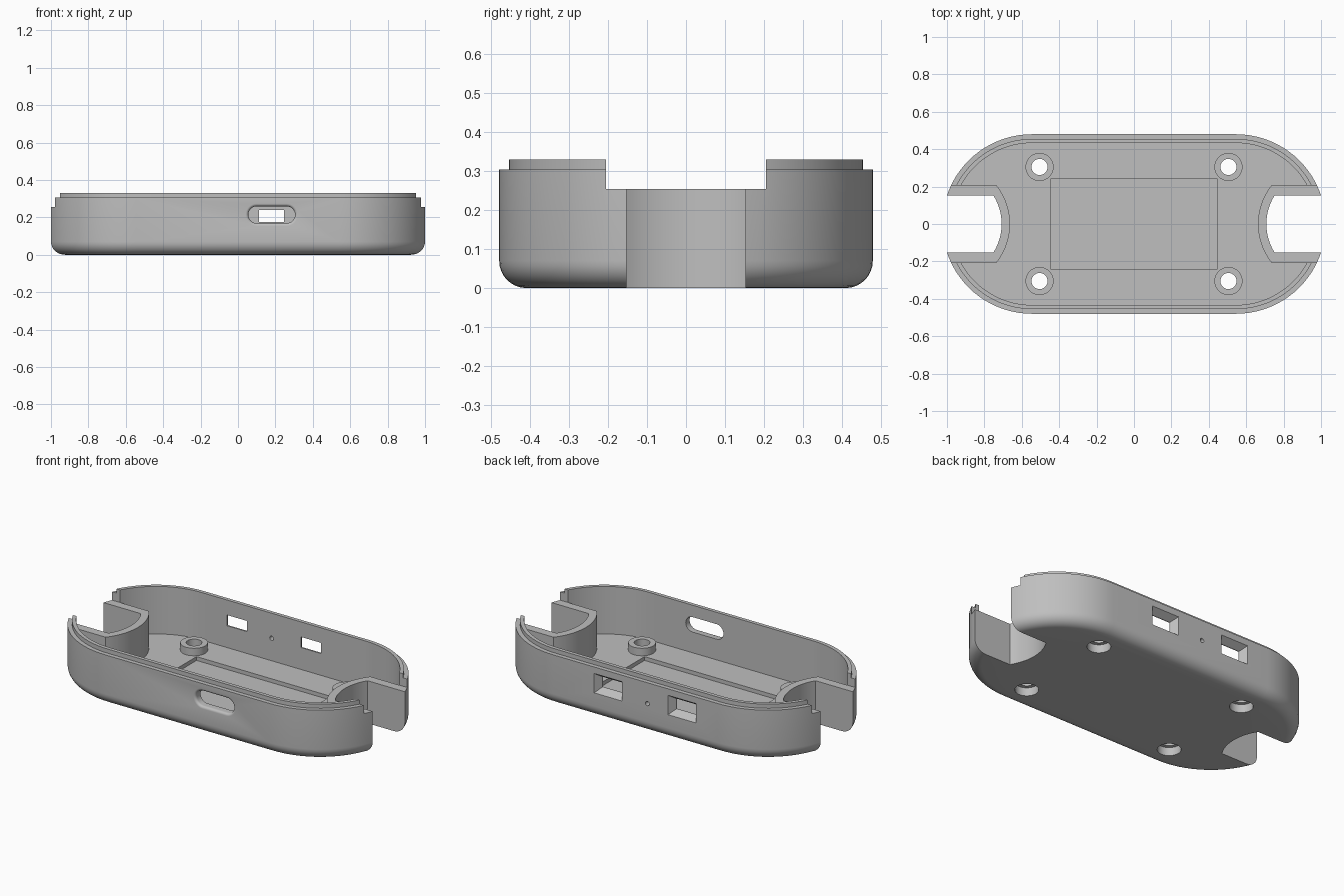
import bpy, bmesh, math

if "Cube" in bpy.data.objects:
    bpy.data.objects.remove(bpy.data.objects["Cube"])

WALL_TOP, FLOOR = 0.255, 0.045
grey = bpy.data.materials.new("plain grey")
grey.diffuse_color = (0.52, 0.52, 0.52, 1)
grey.use_nodes = True
grey.node_tree.nodes["Principled BSDF"].inputs["Base Color"].default_value = grey.diffuse_color


def loft(name, rings):
    """Closed solid through a stack of equal-length point rings."""
    bm = bmesh.new()
    rows = [[bm.verts.new(p) for p in r] for r in rings]
    n = len(rows[0])
    for a, b in zip(rows, rows[1:]):
        for i in range(n):
            j = (i + 1) % n
            bm.faces.new((a[i], a[j], b[j], b[i]))
    bm.faces.new(rows[0][::-1])
    bm.faces.new(rows[-1])
    bmesh.ops.recalc_face_normals(bm, faces=bm.faces)
    me = bpy.data.meshes.new(name)
    bm.to_mesh(me)
    bm.free()
    ob = bpy.data.objects.new(name, me)
    bpy.context.collection.objects.link(ob)
    me.materials.append(grey)
    return ob


def boolean(target, tool, op="DIFFERENCE"):
    m = target.modifiers.new("cut", "BOOLEAN")
    m.operation, m.solver, m.object = op, "EXACT", tool
    bpy.context.view_layer.objects.active = target
    bpy.ops.object.modifier_apply(modifier=m.name)
    bpy.data.objects.remove(tool)


def stadium(half, r, n=40):
    """2D outline: two half circles of radius r centred at +-half."""
    pts = []
    for side, start in ((1, -math.pi / 2), (-1, math.pi / 2)):
        for i in range(n + 1):
            a = start + math.pi * i / n
            pts.append((side * half + r * math.cos(a), r * math.sin(a)))
    return pts


def flat(pts, z):
    return [(x, y, z) for x, y in pts]


def prism(name, pts, z0, z1):
    return loft(name, [flat(pts, z0), flat(pts, z1)])


def box(name, x0, x1, y0, y1, z0, z1):
    return prism(name, [(x0, y0), (x1, y0), (x1, y1), (x0, y1)], z0, z1)


def disc(cx, cy, r, n=40):
    return [(cx + r * math.cos(2 * math.pi * i / n),
             cy + r * math.sin(2 * math.pi * i / n)) for i in range(n)]


def keyhole(side, r, w, n=24):
    """End notch outline: round inner end, straight sides running outward."""
    a = math.asin(w / r)
    pts = [(0.995 - r * math.cos(-a + 2 * a * i / n),
            r * math.sin(-a + 2 * a * i / n)) for i in range(n + 1)]
    return [(side * x, y) for x, y in pts + [(1.2, w), (1.2, -w)]]


# Outer body: rounded bottom edge, straight wall, stepped lip
HALF, R, F = 0.545, 0.48, 0.07
profile = [(R - F + F * math.sin(t), F - F * math.cos(t))
           for t in (math.pi / 2 * i / 8 for i in range(9))]
profile += [(R, 0.305), (0.455, 0.305), (0.455, 0.33)]
case = loft("case_shell", [flat(stadium(HALF, r), z) for r, z in profile])

# Cavity, leaving a curved wall round each end notch
cavity = prism("cavity", stadium(HALF, 0.433), FLOOR, 0.6)
for s in (-1, 1):
    boolean(cavity, prism("end_block", keyhole(s, 0.332, 0.205), -0.2, 0.8))
boolean(case, cavity)
for s in (-1, 1):
    x0, x1 = sorted((s * 0.6, s * 1.2))
    boolean(case, box("end_drop", x0, x1, -0.2055, 0.2055, WALL_TOP, 0.7))
    boolean(case, prism("notch", keyhole(s, 0.287, 0.153), -0.3, 0.7))

# Shallow rectangular floor pocket
boolean(case, box("pocket", -0.445, 0.445, -0.243, 0.243, 0.022, 0.2))

# Four screw bosses with through holes and counterbores from below
for sx in (-1, 1):
    for sy in (-1, 1):
        c = (sx * 0.505, sy * 0.305)
        boolean(case, prism("boss", disc(*c, 0.075), 0.03, 0.09), "UNION")
        boolean(case, prism("screw_hole", disc(*c, 0.043), -0.2, 0.3))
        boolean(case, prism("counterbore", disc(*c, 0.065), -0.2, 0.05))

# Front slot with a rounded outer rim
rims = [(-0.38, 0)] + [(-0.465 - 0.015 * math.sin(t), 0.015 * (1 - math.cos(t)))
                       for t in (math.pi / 2 * i / 5 for i in range(6))]
rims.append((-0.52, 0.015))
boolean(case, loft("front_slot", [
    [(0.18 + x, y, 0.214 + z) for x, z in stadium(0.08, 0.045 + g, 16)]
    for y, g in rims]))

# Two flared windows and a pin hole in the back wall
for cx in (0.18, -0.31):
    rings = []
    for y, w, h in ((0.38, 0.067, 0.032), (0.442, 0.067, 0.032),
                    (0.48, 0.093, 0.058), (0.52, 0.12, 0.085)):
        rings.append([(cx + a * w, y, 0.208 + b * h)
                      for a, b in ((-1, -1), (1, -1), (1, 1), (-1, 1))])
    boolean(case, loft("window", rings))
boolean(case, loft("pin_hole", [[(x, y, z) for x, z in disc(-0.08, 0.18, 0.013, 20)]
                                for y in (0.38, 0.52)]))

# Smooth curved faces, keep edges crisp
bpy.ops.object.select_all(action="DESELECT")
case.select_set(True)
bpy.context.view_layer.objects.active = case
bpy.ops.object.shade_smooth_by_angle(angle=math.radians(30))
